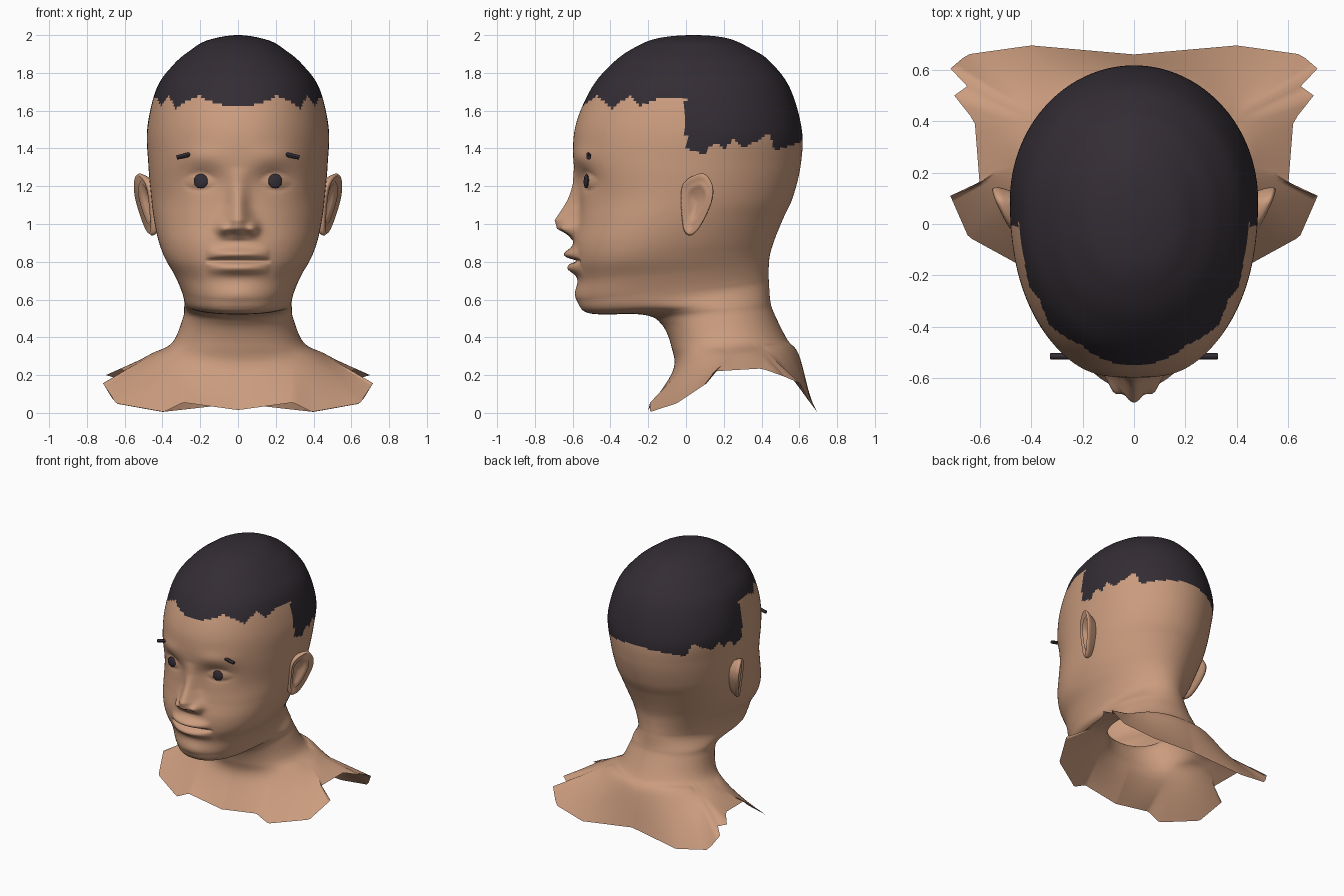
import bpy, bmesh, math
from mathutils import Vector
from mathutils.bvhtree import BVHTree

if "Cube" in bpy.data.objects:
    bpy.data.objects.remove(bpy.data.objects["Cube"])


def material(name, rgb):
    m = bpy.data.materials.new(name)
    m.diffuse_color = (*rgb, 1)
    m.use_nodes = True
    m.node_tree.nodes["Principled BSDF"].inputs["Base Color"].default_value = m.diffuse_color
    return m


SKIN = material("skin", (0.60, 0.335, 0.21))
DARK = material("dark_hair", (0.033, 0.026, 0.034))


def catmull(p0, p1, p2, p3, t):
    return 0.5 * (2 * p1 + (p2 - p0) * t + (2 * p0 - 5 * p1 + 4 * p2 - p3) * t * t
                  + (3 * p1 - p0 - 3 * p2 + p3) * t ** 3)


def lerp_table(table, x):
    if x <= table[0][0]:
        return table[0][1]
    for (a, u), (b, v) in zip(table, table[1:]):
        if x <= b:
            return u + (v - u) * (x - a) / max(b - a, 1e-9)
    return table[-1][1]


def gauss(d, s):
    return math.exp(-(d / s) ** 2)


def loft(name, rings, mats):
    """Skin a list of closed rings of points into one smooth object."""
    bm = bmesh.new()
    rows = [[bm.verts.new(p) for p in r] for r in rings]
    for a, b in zip(rows, rows[1:]):
        for i in range(len(a)):
            j = (i + 1) % len(a)
            bm.faces.new((a[i], b[i], b[j], a[j]))
    bmesh.ops.remove_doubles(bm, verts=bm.verts, dist=1e-5)
    bmesh.ops.recalc_face_normals(bm, faces=bm.faces)
    for f in bm.faces:
        f.smooth = True
    me = bpy.data.meshes.new(name)
    bm.to_mesh(me)
    bm.free()
    for m in mats:
        me.materials.append(m)
    ob = bpy.data.objects.new(name, me)
    bpy.context.collection.objects.link(ob)
    return ob


# Head sections: front y, z, back y, z, half width
KEYS = [
    (.04, 2.0, .04, 2.0, 0),
    (-.15, 1.983, .22, 1.983, .16),
    (-.28, 1.93, .35, 1.925, .255),
    (-.39, 1.85, .445, 1.86, .34),
    (-.5, 1.72, .55, 1.72, .43),
    (-.585, 1.52, .613, 1.5, .48),
    (-.595, 1.33, .607, 1.31, .475),
    (-.565, 1.15, .565, 1.14, .46),
    (-.575, 1.02, .515, 1.03, .445),
    (-.597, .9, .47, .92, .42),
    (-.595, .8, .445, .84, .385),
    (-.573, .7, .438, .77, .335),
    (-.572, .6, .438, .71, .3),
    (-.51, .527, .44, .67, .285),
    (-.23, .52, .447, .59, .285),
    (-.13, .47, .465, .53, .292),
    (-.077, .35, .535, .39, .35),
    (-.07, .22, .6, .3, .47),
]
# Where each section is widest, by height at the back
WIDEST = [(.4, .5), (.6, .52), (.82, .4), (1.15, .5), (1.5, .57), (2, .5)]
# Torn lower edge of the bust, from chest to upper back
RIM = [(0, -.2, .015), (.29, -.19, .055), (.39, -.19, .005), (.645, -.05, .05),
       (.724, .13, .17), (.6, .145, .22), (.62, .4, .235), (.7, .5, .2),
       (.63, .55, .18), (.72, .6, .165), (.65, .66, .05), (.4, .695, .005), (0, .66, .05)]
rim_tab = [(math.atan2(p[0], .2 - p[1]), Vector(p)) for p in RIM]

N, SUB = 100, 14
ANG = []
for i in range(2 * N):
    t = -1 + i / N
    ANG.append((math.pi * abs(t) ** 1.3, -1 if t < 0 else 1))


def section(k):
    fy, fz, by, bz, w = k
    m = lerp_table(WIDEST, bz)
    lift = .045 if bz < .35 else -.01 if bz > 1.8 else 0
    pts = []
    for a, sg in ANG:
        c, s = math.cos(a), max(math.sin(a), 0)
        e = 2 / 2.2 if c > 0 else 1.0
        d = abs(c) ** e
        u = m - m * d if c > 0 else m + (1 - m) * d
        z = fz + (bz - fz) * u + (lift * s if w else 0)
        pts.append(Vector((sg * w * s ** e, fy + (by - fy) * u, z)))
    return pts


def rim_section():
    pts = []
    for a, sg in ANG:
        p = lerp_table(rim_tab, a)
        pts.append(Vector((sg * p.x, p.y, p.z)))
    return pts


NOSE = [(.91, 0), (.945, .04), (.975, .1), (1.02, .12), (1.13, .062), (1.21, .026), (1.3, 0)]


def face_relief(x, z):
    """Forward push of nose, eyes, lips and chin."""
    x = abs(x)
    width = min(.075, max(.05, .075 - .2 * (z - .98)))
    d = lerp_table(NOSE, z) * gauss(x, width)
    d += .045 * gauss(x - .08, .03) * gauss(z - .975, .035)
    d -= .042 * gauss(x - .19, .095) * gauss(z - 1.235, .06)
    d += .034 * gauss(x - .2, .06) * gauss(z - 1.225, .04)
    lid = max(0, 1 - ((x - .2) / .1) ** 2)
    d -= .008 * lid * (gauss(z - 1.225 - .045 * lid, .009) + gauss(z - 1.215 + .035 * lid, .009))
    d += .012 * gauss(x - .2, .12) * gauss(z - 1.36, .05)
    lip = max(0, 1 - (x / .17) ** 2)
    d += lip * (.048 * gauss(z - .84, .03) + .04 * gauss(z - .765, .03))
    d -= .035 * lip ** .5 * gauss(z - .805, .011)
    d += .012 * gauss(x, .1) * gauss(z - .63, .05)
    return d


# Head, neck and bust in one loft; the first and last guide rings only steer the curve
keys = [section(k) for k in KEYS] + [rim_section()]
keys.insert(0, [Vector((-p.x, .08 - p.y, p.z)) for p in keys[1]])
keys.append(keys[-1])
rings = []
for k in range(1, len(keys) - 2):
    last = k == len(keys) - 3
    for q in range(SUB + (1 if last else 0)):
        ring = [catmull(*(keys[k + o][i] for o in (-1, 0, 1, 2)), q / SUB) for i in range(2 * N)]
        for p in ring:
            if p.y < -.2 and .56 < p.z < 1.5:
                p.y -= face_relief(p.x, p.z) * min(1, (-.2 - p.y) / .15)
        rings.append(ring)
head = loft("head", rings, [SKIN, DARK])

# Zigzag hairline height along y
HAIRLINE = [(-.54, 1.63), (-.47, 1.68), (-.39, 1.61), (-.3, 1.68), (-.25, 1.62), (-.14, 1.665),
            (-.002, 1.67), (.002, 1.4), (.1, 1.37), (.145, 1.435), (.2, 1.395), (.255, 1.455),
            (.31, 1.4), (.44, 1.48), (.47, 1.385), (.617, 1.44)]
for f in head.data.polygons:
    f.material_index = int(f.center.z > lerp_table(HAIRLINE, f.center.y))

# Ears: outline in y, z, lofted through bowl, fold and rim
EAR = [(-.02, 1.2), (.08, 1.268), (.135, 1.22), (.142, 1.14), (.105, 1.04),
       (.055, .96), (.012, .94), (-.018, 1.0)]
EAR_STEPS = [(.001, -.022), (.5, -.014), (.66, .006), (.8, -.01),
             (.93, .016), (1, 0), (.95, -.02), (.75, -.07)]
n = len(EAR)
outline = [catmull(*(Vector(EAR[(i + o) % n]) for o in (-1, 0, 1, 2)), q / 8)
           for i in range(n) for q in range(8)]
mid = Vector((.055, 1.12))
for name, sg in (("ear_right", 1), ("ear_left", -1)):
    ear = []
    for sc, out in EAR_STEPS:
        row = []
        for o in outline:
            p = mid + (o - mid) * sc
            x = .462 + .44 * (p.x + .02) + .12 * (p.y - 1.15) + out
            row.append((sg * x, p.x, p.y))
        ear.append(row)
    loft(name, ear, [SKIN])

# Pupils on the eye surface and short floating brows
tree = BVHTree.FromPolygons([v.co for v in head.data.vertices],
                            [p.vertices[:] for p in head.data.polygons])
for side, sg in (("right", 1), ("left", -1)):
    hit, nor, _, _ = tree.ray_cast(Vector((sg * .197, -2, 1.227)), Vector((0, 1, 0)))
    if nor.y > 0:
        nor = -nor
    nor = (nor + Vector((0, -1, 0))).normalized()
    bpy.ops.mesh.primitive_uv_sphere_add(segments=24, ring_count=12, radius=1, location=hit)
    eye = bpy.context.object
    eye.name = "pupil_" + side
    eye.scale = (.038, .038, .012)
    eye.rotation_euler = nor.to_track_quat('Z', 'Y').to_euler()
    eye.data.materials.append(DARK)
    bpy.ops.object.shade_smooth()

    a, b = Vector((sg * .225, -.515, 1.375)), Vector((sg * .325, -.515, 1.352))
    bpy.ops.mesh.primitive_cylinder_add(vertices=12, radius=.012, depth=(b - a).length,
                                        location=(a + b) / 2)
    brow = bpy.context.object
    brow.name = "brow_" + side
    brow.rotation_euler = (b - a).to_track_quat('Z', 'Y').to_euler()
    brow.data.materials.append(DARK)
    bpy.ops.object.shade_smooth_by_angle()
